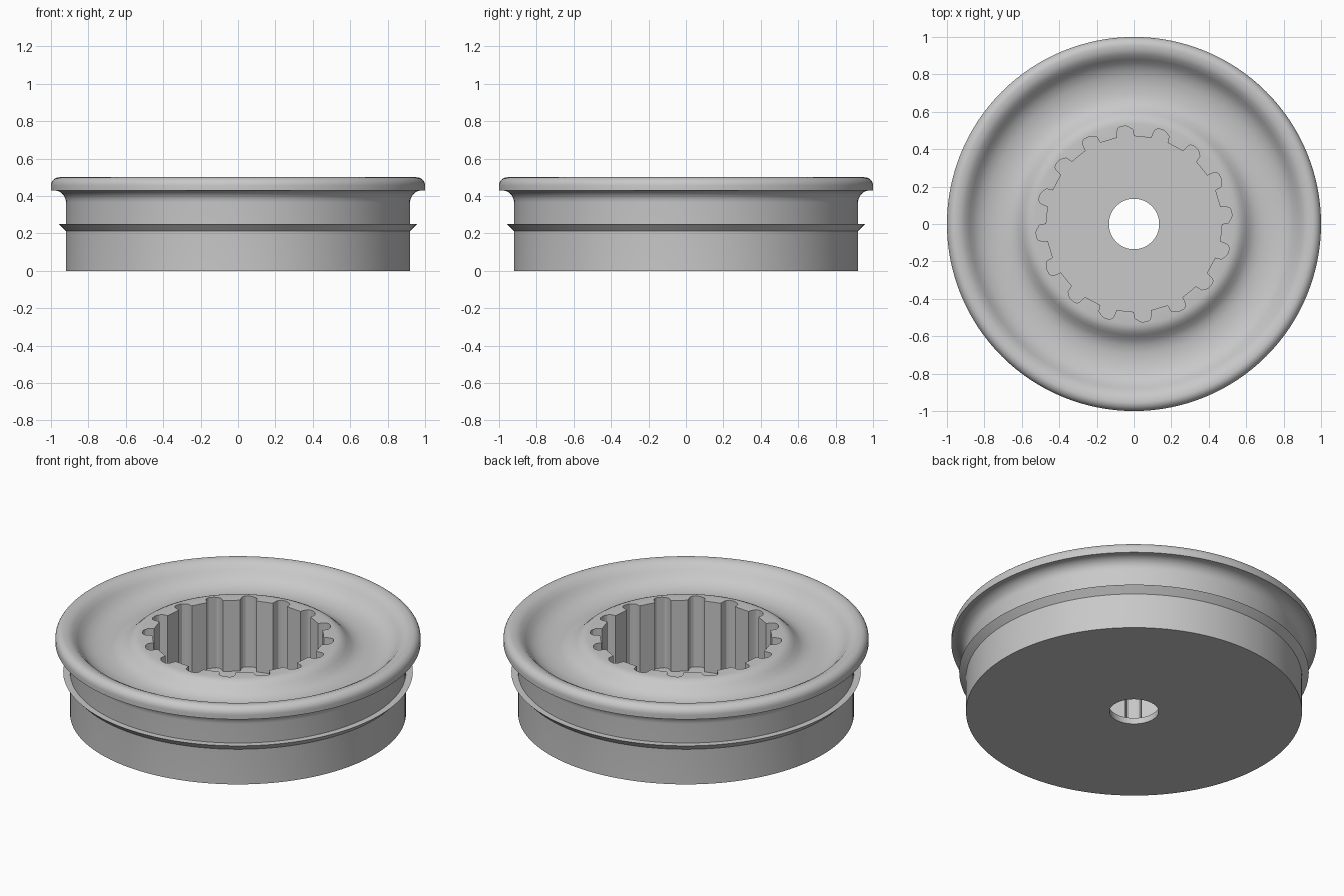
import bpy
import bmesh
from math import cos, sin, radians, pi

cube = bpy.data.objects.get("Cube")
if cube:
    bpy.data.objects.remove(cube)

TEETH = 16
SEGMENTS = TEETH * 8

grey = bpy.data.materials.new("plain grey")
grey.use_nodes = True
grey.diffuse_color = (0.58, 0.58, 0.58, 1)
grey.node_tree.nodes["Principled BSDF"].inputs["Base Color"].default_value = grey.diffuse_color


def circle(r, z):
    return [(r * cos(2 * pi * i / SEGMENTS), r * sin(2 * pi * i / SEGMENTS), z)
            for i in range(SEGMENTS)]


def arc(cx, cz, r, start, end, steps):
    angles = [radians(start + (end - start) * i / steps) for i in range(steps + 1)]
    return [(cx + r * cos(a), cz + r * sin(a)) for a in angles]


def splined_ring(z):
    """Socket outline: eight points for each outward notch."""
    notch = [(-5.5, 0.47), (-4.8, 0.505), (-4, 0.518), (-2.5, 0.526),
             (2.5, 0.526), (4, 0.518), (4.8, 0.505), (5.5, 0.47)]
    ring = []
    for t in range(TEETH):
        for offset, r in notch:
            a = radians(5.5 + t * 360 / TEETH + offset)
            ring.append((r * cos(a), r * sin(a), z))
    return ring


def build(name, rings):
    """Bridge a closed series of equal-sized rings."""
    bm = bmesh.new()
    loops = [[bm.verts.new(p) for p in ring] for ring in rings]
    for a, b in zip(loops, loops[1:] + loops[:1]):
        for i in range(SEGMENTS):
            j = (i + 1) % SEGMENTS
            bm.faces.new((a[i], a[j], b[j], b[i]))
    bmesh.ops.recalc_face_normals(bm, faces=bm.faces)
    mesh = bpy.data.meshes.new(name)
    bm.to_mesh(mesh)
    bm.free()
    mesh.materials.append(grey)
    obj = bpy.data.objects.new(name, mesh)
    bpy.context.collection.objects.link(obj)
    bpy.ops.object.select_all(action="DESELECT")
    obj.select_set(True)
    bpy.context.view_layer.objects.active = obj
    bpy.ops.object.shade_smooth_by_angle(angle=radians(30))
    return obj


# Wheel body: drum, flared underside of the flange, rounded rim
outside = [(0.135, 0), (0.92, 0)]
outside += arc(0.985, 0.365, 0.065, 180, 90, 8)
outside += [(1.0, 0.43)]
outside += arc(0.955, 0.455, 0.045, 0, 90, 8)

# Dished groove between rim and hub
groove = [(0.93, 0.497), (0.905, 0.484), (0.88, 0.458), (0.86, 0.434),
          (0.83, 0.411), (0.79, 0.394), (0.74, 0.386), (0.69, 0.386),
          (0.65, 0.395), (0.62, 0.412), (0.595, 0.436), (0.575, 0.453),
          (0.555, 0.462), (0.535, 0.465)]

# Splined socket with a floor and a central hole
rings = [circle(r, z) for r, z in outside + groove]
rings += [splined_ring(0.465), splined_ring(0.037), circle(0.135, 0.037)]
build("wheel_body", rings)

# Thin sharp lip around the drum
build("drum_lip", [circle(r, z) for r, z in
                   [(0.915, 0.207), (0.957, 0.25), (0.915, 0.25)]])
